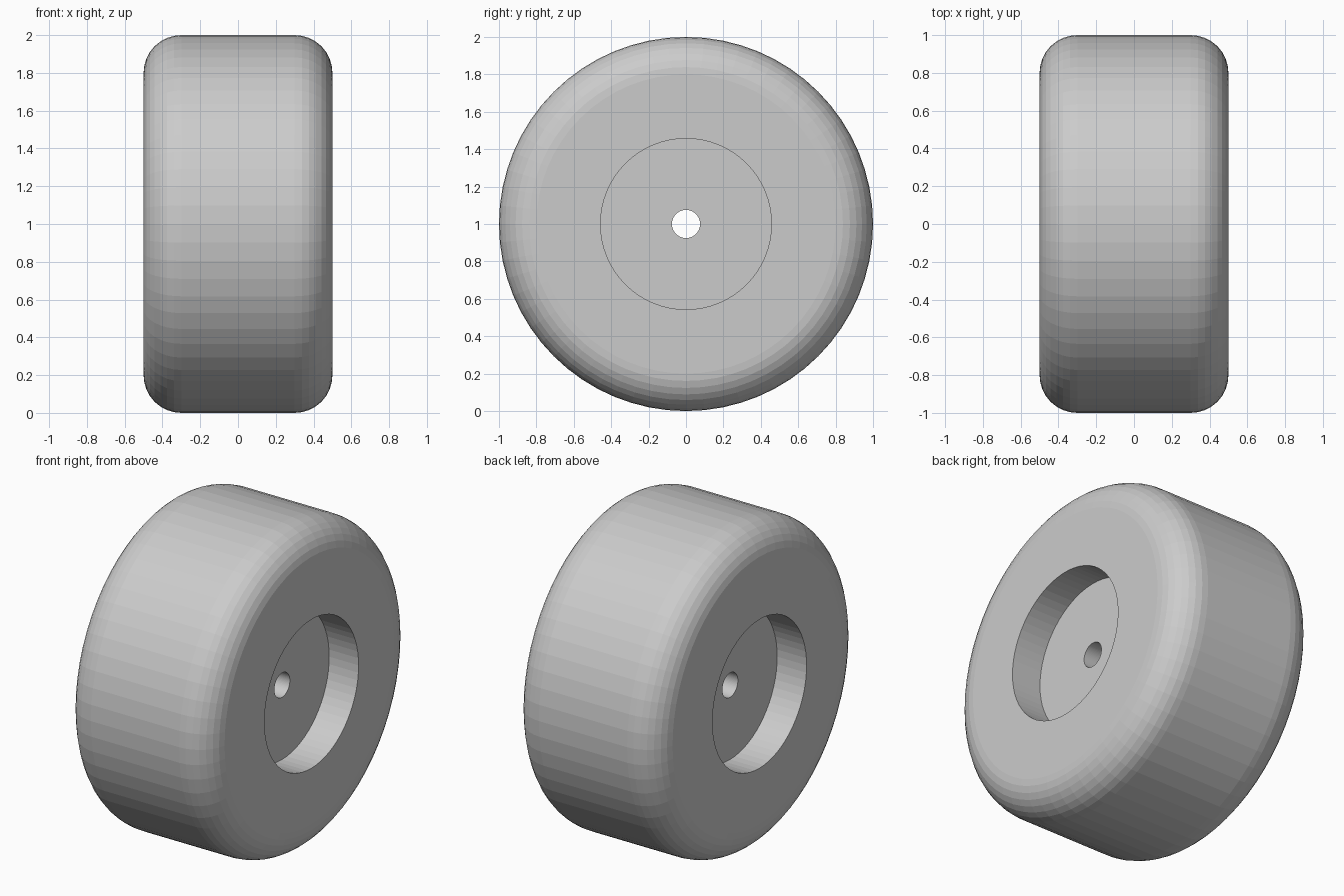
import bpy
import bmesh
import math

cube = bpy.data.objects.get("Cube")
if cube:
    bpy.data.objects.remove(cube, do_unlink=True)

SEGMENTS = 64
FILLET_STEPS = 8
RADIUS, HALF_WIDTH, FILLET = 1.0, 0.5, 0.2
RECESS_RADIUS, RECESS_DEPTH, BORE_RADIUS = 0.457, 0.2, 0.075

# Plain grey material
grey = bpy.data.materials.new("wheel_grey")
grey.use_nodes = True
colour = (0.6, 0.6, 0.6, 1)
grey.diffuse_color = colour
grey.node_tree.nodes["Principled BSDF"].inputs["Base Color"].default_value = colour

# Half cross-section as (x, radius): bore, recess floor, recess wall, rounded shoulder
floor = HALF_WIDTH - RECESS_DEPTH
half = [(floor, BORE_RADIUS), (floor, RECESS_RADIUS), (HALF_WIDTH, RECESS_RADIUS)]
for i in range(FILLET_STEPS + 1):
    a = math.pi / 2 * i / FILLET_STEPS
    half.append((HALF_WIDTH - FILLET + FILLET * math.cos(a),
                 RADIUS - FILLET + FILLET * math.sin(a)))

# Mirror to the other side for a closed cross-section
profile = half + [(-x, r) for x, r in reversed(half)]

# Revolve the cross-section around the axle
bm = bmesh.new()
rings = []
for s in range(SEGMENTS):
    t = math.tau * s / SEGMENTS
    rings.append([bm.verts.new((x, r * math.cos(t), RADIUS + r * math.sin(t)))
                  for x, r in profile])
for s, ring in enumerate(rings):
    after = rings[(s + 1) % SEGMENTS]
    for i in range(len(profile)):
        j = (i + 1) % len(profile)
        bm.faces.new((ring[i], ring[j], after[j], after[i]))
bmesh.ops.recalc_face_normals(bm, faces=bm.faces)

mesh = bpy.data.meshes.new("wheel")
bm.to_mesh(mesh)
bm.free()
mesh.materials.append(grey)
wheel = bpy.data.objects.new("wheel", mesh)
bpy.context.collection.objects.link(wheel)
